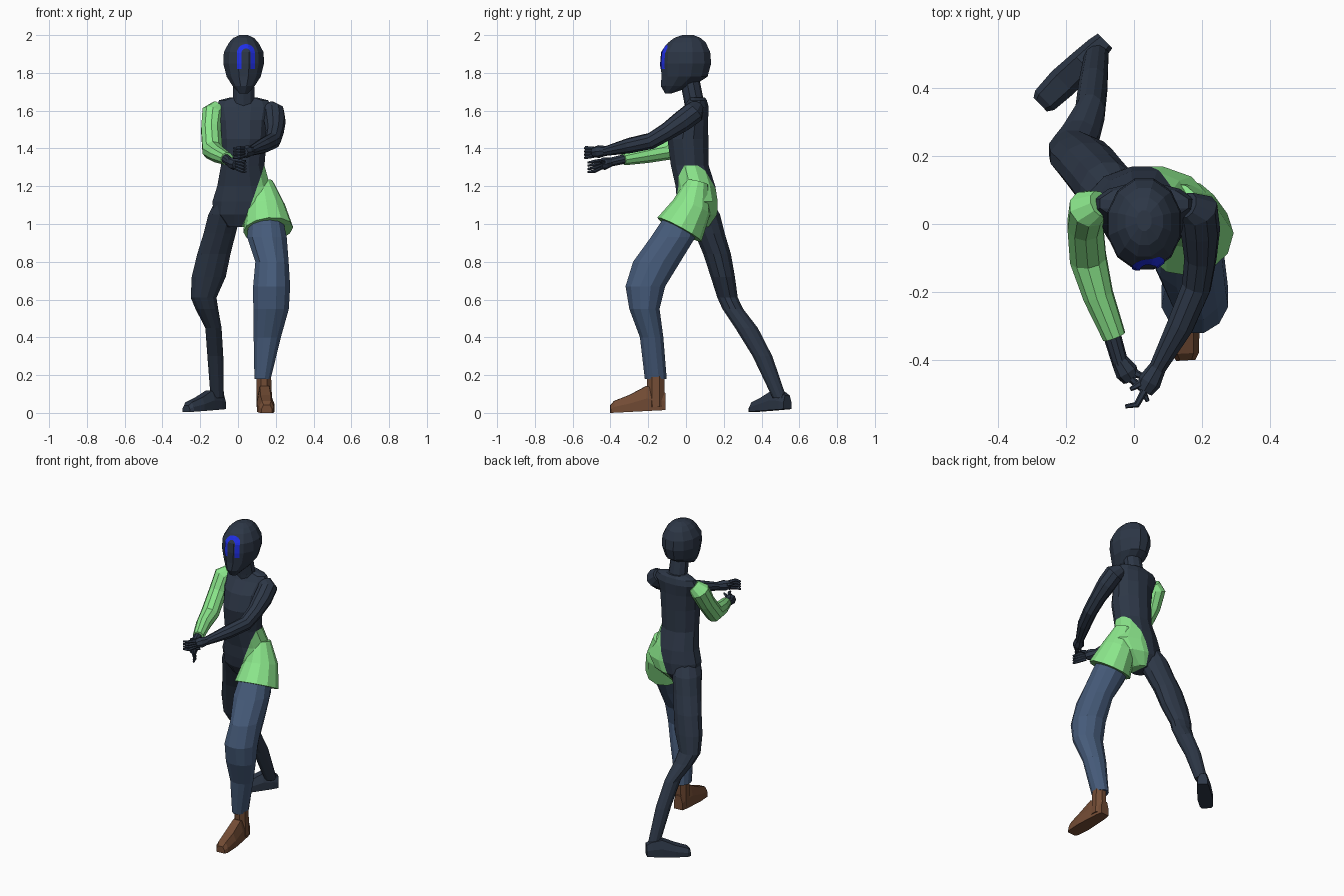
import bpy, bmesh, math
from mathutils import Vector
from mathutils.bvhtree import BVHTree

if "Cube" in bpy.data.objects:
    bpy.data.objects.remove(bpy.data.objects["Cube"])


def material(name, r, g, b):
    m = bpy.data.materials.new(name)
    m.diffuse_color = (r, g, b, 1)
    m.use_nodes = True
    m.node_tree.nodes["Principled BSDF"].inputs["Base Color"].default_value = m.diffuse_color
    return m


DARK = material("dark slate", 0.026, 0.038, 0.062)
GREEN = material("light green", 0.27, 0.83, 0.27)
DENIM = material("denim blue", 0.061, 0.105, 0.195)
BROWN = material("leather brown", 0.17, 0.072, 0.035)
BLUE = material("bright blue", 0.015, 0.03, 0.85)


def finish(name, bm, *mats):
    bmesh.ops.recalc_face_normals(bm, faces=bm.faces)
    me = bpy.data.meshes.new(name)
    bm.to_mesh(me)
    bm.free()
    for m in mats:
        me.materials.append(m)
    ob = bpy.data.objects.new(name, me)
    bpy.context.collection.objects.link(ob)
    return ob


def loft(rings):
    """Skin a list of point rings and cap both ends."""
    bm = bmesh.new()
    vs = [[bm.verts.new(p) for p in r] for r in rings]
    n = len(vs[0])
    for a, b in zip(vs, vs[1:]):
        for i in range(n):
            j = (i + 1) % n
            bm.faces.new((a[i], a[j], b[j], b[i]))
    bm.faces.new(vs[0][::-1])
    bm.faces.new(vs[-1])
    return bm


def level_rings(sections, n=12):
    """Horizontal ellipses from (z, cx, cy, rx, ry)."""
    k = 1 / math.cos(math.pi / n)      # flats, not corners, touch the sizes
    ang = [2 * math.pi * (i + 0.5) / n for i in range(n)]
    return [[(cx + k * rx * math.cos(a), cy + k * ry * math.sin(a), z) for a in ang]
            for z, cx, cy, rx, ry in sections]


def tube(points, n=10):
    """Round tube along (x, y, z, radius)."""
    ps = [Vector(p[:3]) for p in points]
    rings, q, last = [], None, None
    for i, p in enumerate(ps):
        t = (ps[min(i + 1, len(ps) - 1)] - ps[max(i - 1, 0)]).normalized()
        q = t.to_track_quat('Z', 'Y') if q is None else last.rotation_difference(t) @ q
        last = t
        r = points[i][3]
        rings.append([p + q @ Vector((r * math.cos(a), r * math.sin(a), 0))
                      for a in (2 * math.pi * k / n for k in range(n))])
    return loft(rings)


def foot(name, heel, toe, z0, hs, mat):
    """Wedge foot from heel to toe, (x, y) each."""
    h, t = Vector((*heel, z0)), Vector((*toe, max(z0 - 0.015, 0)))
    d = (t - h).normalized()
    side = Vector((-d.y, d.x, 0)).normalized()
    up = Vector((0, 0, 1))
    rings = []
    for f, w, ht in ((0, .03, .075), (.12, .036, .095), (.35, .041, .11),
                     (.65, .046, .075), (.93, .040, .052), (1, .028, .035)):
        c, ht = h.lerp(t, f), ht * hs
        rings.append([c + side * w * a + up * ht * b for a, b in
                      ((-1, 0), (1, 0), (1, .5), (.6, 1), (-.6, 1), (-1, .5))])
    return finish(name, loft(rings), mat)


# Head and neck
head = loft(level_rings([
    (1.69, .03, -.095, .022, .015), (1.73, .03, -.048, .058, .085),
    (1.78, .03, -.008, .09, .122), (1.85, .03, 0, .108, .133),
    (1.91, .03, 0, .105, .128), (1.96, .03, .005, .078, .10),
    (1.985, .03, .008, .055, .07), (2.0, .03, .01, .022, .03)]))
surface = BVHTree.FromBMesh(head)
finish("head", head, DARK)
finish("neck", loft(level_rings([
    (1.60, .03, .05, .065, .05), (1.66, .03, .04, .058, .05),
    (1.76, .03, .02, .055, .05)], 10)), DARK)

# Arch-shaped stripe on the face, laid on the head surface
path = [(-1, 1.82 + .03 * i, -1, 0) for i in range(3)]
path += [(0, 1.905, -math.cos(a), math.sin(a)) for a in
         (math.pi * i / 10 for i in range(11))]
path += [(1, 1.88 - .03 * i, 1, 0) for i in range(3)]
bm = bmesh.new()
rows = []
for sx, z, dx, dz in path:
    row = []
    for r in (.024, .036, .048):
        x, zz = .042 + dx * r, z + dz * r
        hit = surface.ray_cast(Vector((x, -1, zz)), Vector((0, 1, 0)))[0]
        row.append(bm.verts.new((x, hit.y - .004, zz)))
    rows.append(row)
for a, b in zip(rows, rows[1:]):
    for i in range(2):
        bm.faces.new((a[i], b[i], b[i + 1], a[i + 1]))
finish("face_stripe", bm, BLUE)

# Torso, with the right hip green beyond a slanted cut
torso = loft(level_rings([
    (.985, 0, .06, .06, .06), (1.05, .02, .065, .15, .10),
    (1.12, .04, .06, .175, .108), (1.20, .03, .05, .14, .105),
    (1.31, .025, .02, .115, .10), (1.45, .03, .01, .122, .108),
    (1.55, .03, .025, .13, .092), (1.62, .03, .055, .145, .065),
    (1.655, .03, .06, .13, .05), (1.67, .03, .055, .07, .045)]))
cut_co, cut_no = Vector((.04, 0, 1.04)), Vector((1, .12, -.36)).normalized()
bmesh.ops.bisect_plane(torso, geom=torso.verts[:] + torso.edges[:] + torso.faces[:],
                       plane_co=cut_co, plane_no=cut_no)
for f in torso.faces:
    c = f.calc_center_median()
    f.material_index = int((c - cut_co).dot(cut_no) > 0 and c.z < 1.31)
finish("torso", torso, DARK, GREEN)

# Flared hip skirt over the forward thigh
finish("hip_skirt", tube([(.125, .06, 1.22, .06), (.145, .03, 1.09, .105),
                          (.16, -.035, .97, .133)], 12), GREEN)

# Forward leg
finish("trouser_leg", loft(level_rings([
    (1.06, .145, -.01, .085, .09), (.93, .153, -.068, .105, .118),
    (.80, .18, -.155, .088, .125), (.67, .178, -.215, .098, .105),
    (.55, .175, -.22, .094, .08), (.40, .155, -.182, .072, .062),
    (.18, .13, -.16, .043, .058)])), DENIM)
finish("shoe_ankle", loft(level_rings([
    (.03, .14, -.16, .042, .045), (.20, .137, -.16, .038, .046)], 8)), BROWN)
foot("shoe", (.135, -.11), (.152, -.40), .015, 1.2, BROWN)

# Trailing leg
finish("back_leg", loft(level_rings([
    (1.12, -.05, .06, .07, .08), (1.05, -.072, .09, .085, .09),
    (.95, -.097, .125, .085, .08), (.84, -.128, .165, .088, .073),
    (.72, -.155, .195, .09, .064), (.61, -.182, .22, .068, .054),
    (.55, -.165, .248, .06, .055), (.45, -.13, .32, .043, .06),
    (.30, -.12, .405, .042, .052), (.08, -.11, .495, .035, .037)])), DARK)
foot("back_foot", (-.085, .537), (-.275, .35), .02, .95, DARK)

# Arms
finish("bare_arm", tube([
    (.155, .055, 1.62, .04), (.188, .04, 1.59, .06), (.195, -.02, 1.545, .058),
    (.195, -.10, 1.49, .048), (.183, -.185, 1.44, .044), (.135, -.30, 1.415, .041),
    (.065, -.43, 1.385, .025)]), DARK)
finish("sleeve", tube([
    (-.10, .06, 1.62, .04), (-.133, .045, 1.59, .06), (-.143, -.005, 1.50, .055),
    (-.135, -.10, 1.39, .056), (-.105, -.21, 1.368, .046),
    (-.058, -.33, 1.345, .035)]), GREEN)
finish("sleeved_wrist", tube([(-.075, -.29, 1.352, .027), (-.04, -.41, 1.325, .024)]), DARK)


# Hands: palm, four curled fingers and a thumb
def hand(name, wrist, palm, bend, tip, thumb):
    finish(name + "_palm", tube([(*wrist, .025), (*Vector(wrist).lerp(Vector(palm), .6), .034),
                                 (*palm, .026)], 8), DARK)
    for i in range(4):
        up = Vector((0, 0, .015 * (1.5 - i)))
        pts = [Vector(p) + up * s for p, s in ((palm, .9), (bend, 1.15), (tip, 1.1))]
        finish(f"{name}_finger_{i + 1}", tube([(*p, r) for p, r in
                                               zip(pts, (.011, .0095, .006))], 6), DARK)
    mid = Vector(wrist).lerp(Vector(palm), .4)
    finish(name + "_thumb", tube([(*mid, .013), (*mid.lerp(Vector(thumb), .6), .011),
                                  (*thumb, .006)], 6), DARK)


hand("bare_hand", (.07, -.42, 1.388), (.03, -.49, 1.38), (.008, -.53, 1.378),
     (-.025, -.535, 1.375), (-.01, -.485, 1.40))
hand("sleeved_hand", (-.043, -.40, 1.327), (-.008, -.455, 1.315), (.025, -.485, 1.305),
     (.04, -.52, 1.30), (.04, -.455, 1.335))
